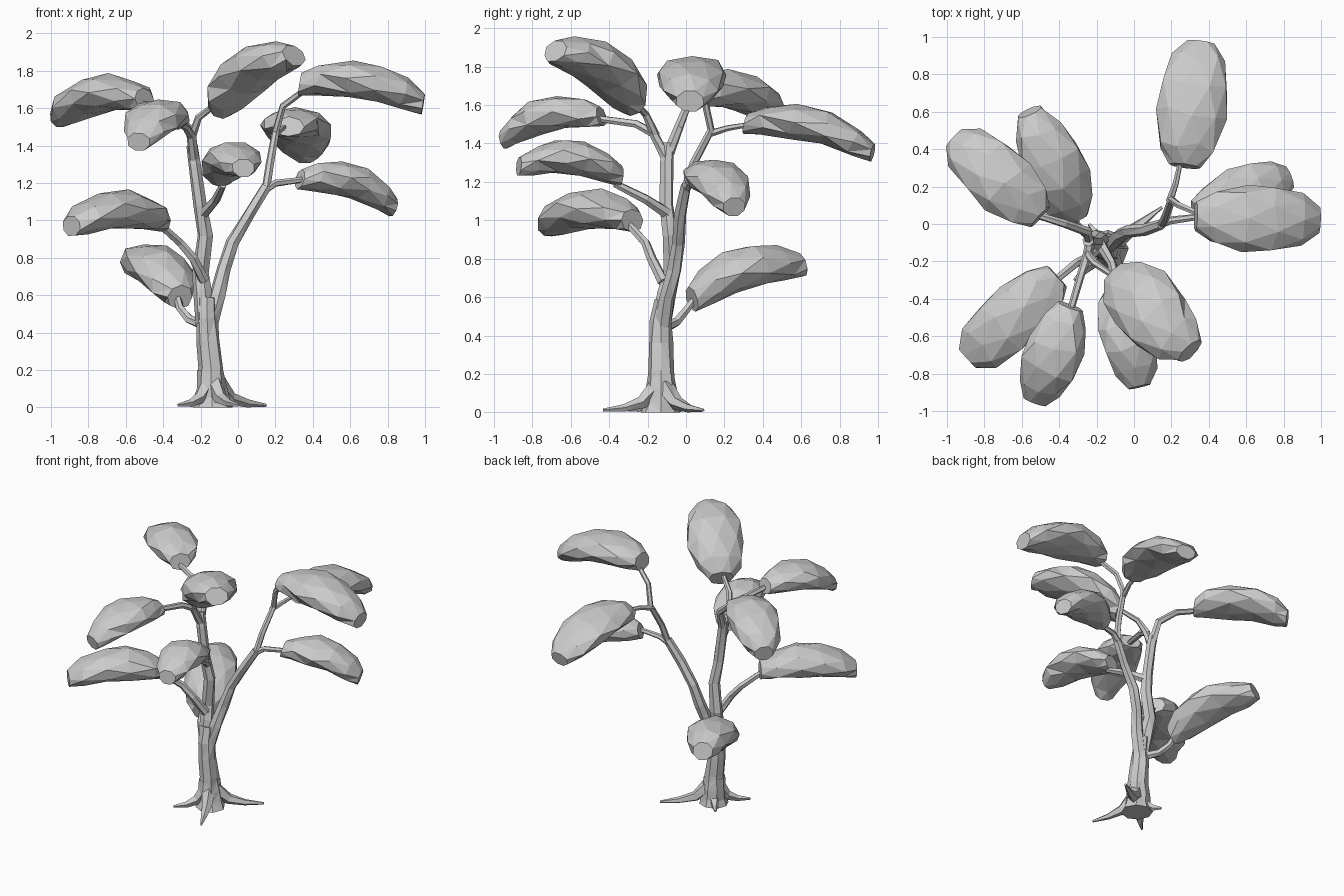
import bpy, bmesh, random
from math import cos, sin, pi
from mathutils import Vector

random.seed(4)
cube = bpy.data.objects.get("Cube")
if cube:
    bpy.data.objects.remove(cube, do_unlink=True)

grey = bpy.data.materials.new("plain_grey")
grey.use_nodes = True
grey.diffuse_color = (0.6, 0.6, 0.6, 1)
shader = grey.node_tree.nodes["Principled BSDF"]
shader.inputs["Base Color"].default_value = grey.diffuse_color
shader.inputs["Roughness"].default_value = 0.9

UP = Vector((0, 0, 1))


def loft(name, rings):
    """Skin a list of equal rings of points into a closed faceted solid."""
    bm = bmesh.new()
    loops = [[bm.verts.new((p.x, p.y, max(p.z, 0))) for p in r] for r in rings]
    n = len(loops[0])
    for a, b in zip(loops, loops[1:]):
        for i in range(n):
            j = (i + 1) % n
            bm.faces.new((a[i], a[j], b[j], b[i]))
    bm.faces.new(loops[0])
    bm.faces.new(loops[-1])
    bmesh.ops.recalc_face_normals(bm, faces=bm.faces)
    bmesh.ops.triangulate(bm, faces=[f for f in bm.faces if len(f.verts) == 4],
                          quad_method='SHORT_EDGE')
    mesh = bpy.data.meshes.new(name)
    bm.to_mesh(mesh)
    bm.free()
    mesh.materials.append(grey)
    obj = bpy.data.objects.new(name, mesh)
    bpy.context.collection.objects.link(obj)


def limb(name, path, r0, r1, sides=6, power=1.0):
    """Tapering many-sided tube along a path."""
    pts = [Vector(p) for p in path]
    tans = [(pts[min(i + 1, len(pts) - 1)] - pts[max(i - 1, 0)]).normalized()
            for i in range(len(pts))]
    side = tans[0].orthogonal().normalized()
    rings = []
    for i, (p, t) in enumerate(zip(pts, tans)):
        side = (side - t * side.dot(t)).normalized()
        other = t.cross(side)
        r = r0 + (r1 - r0) * (i / (len(pts) - 1)) ** power
        ring = []
        for k in range(sides):
            a = 2 * pi * k / sides
            ring.append(p + (side * cos(a) + other * sin(a)) * r * random.uniform(0.92, 1.1))
        rings.append(ring)
    loft(name, rings)


# Share of the full width along a clump, from inner to outer end
PROFILE = [(0, 0.45), (0.14, 0.8), (0.38, 1), (0.62, 1), (0.85, 0.78), (1, 0.42)]


def clump(name, inner, outer, width, thick=0.1, bow=0.075):
    """Arched foliage pad with blunt ends."""
    a, b = Vector(inner), Vector(outer)
    axis = (b - a).normalized()
    side = axis.cross(UP).normalized()
    up = side.cross(axis)
    rings = []
    for n, (t, s) in enumerate(PROFILE):
        c = a.lerp(b, t) + up * bow * 4 * t * (1 - t)
        ring = []
        for k in range(8):
            ang = 2 * pi * (k + 0.5 * (n % 2)) / 8
            j = random.uniform(0.95, 1.07)
            ring.append(c + side * cos(ang) * width * s * j
                        + up * sin(ang) * thick * (0.25 + 0.75 * s) * j
                        + axis * random.uniform(-0.02, 0.02) * (0 < t < 1))
        rings.append(ring)
    loft(name, rings)


# Trunk with flared foot
limb("trunk_foot", [(-.14, -.13, 0), (-.14, -.13, .05), (-.145, -.13, .12),
                    (-.145, -.13, .2)], .105, .07, 8, 0.6)
limb("trunk", [(-.145, -.13, .1), (-.145, -.13, .22), (-.16, -.13, .36),
               (-.165, -.13, .47), (-.165, -.11, .58)], .073, .052, 8)

# Roots
ROOTS = [(.15, .09), (.0, -.43), (-.32, -.3), (-.24, .0)]
for i, (x, y) in enumerate(ROOTS):
    foot = Vector((-.14, -.13, 0))
    tip = Vector((x, y, 0))
    limb("root_%d" % (i + 1), [foot.lerp(tip, .1) + UP * .13, foot.lerp(tip, .35) + UP * .05,
                               foot.lerp(tip, .65) + UP * .022, tip + UP * .012],
         .05, .008, 5)

# Two main stems
limb("right_stem", [(-.175, -.13, .45), (-.19, -.1, .62), (-.2, -.07, .72), (-.175, -.08, .92),
                    (-.2, -.1, 1.08), (-.23, -.1, 1.3), (-.245, -.09, 1.4)], .05, .03)
limb("left_stem", [(-.15, -.12, .45), (-.11, -.1, .6), (-.075, -.06, .74), (-.03, -.04, .88),
                   (.06, -.03, 1.03), (.15, 0, 1.18)], .045, .028)

# Branches
BRANCHES = [
    ("left_upper_branch", [(.15, 0, 1.17), (.17, .04, 1.3), (.2, .13, 1.47),
                           (.24, .1, 1.61), (.36, .05, 1.7)], .024),
    ("left_back_branch", [(.19, .12, 1.45), (.225, .22, 1.48), (.25, .34, 1.5)], .02),
    ("left_lower_branch", [(.14, 0, 1.16), (.2, .02, 1.2), (.36, .04, 1.22)], .024),
    ("right_back_branch", [(-.24, -.09, 1.35), (-.25, -.04, 1.48),
                           (-.37, 0, 1.58), (-.53, .05, 1.63)], .028),
    ("right_front_branch", [(-.235, -.1, 1.32), (-.25, -.17, 1.45),
                            (-.28, -.26, 1.5), (-.34, -.47, 1.53)], .028),
    ("top_branch", [(-.25, -.16, 1.44), (-.21, -.21, 1.55), (-.12, -.27, 1.62)], .024),
    ("front_branch", [(-.19, -.09, 1.03), (-.12, -.21, 1.11), (-.08, -.37, 1.19)], .03),
    ("right_lower_branch", [(-.18, -.12, .68), (-.24, -.18, .8),
                            (-.31, -.21, .88), (-.42, -.3, .98)], .03),
    ("back_low_branch", [(-.18, -.11, .44), (-.26, -.05, .47),
                         (-.31, .0, .53), (-.33, .06, .61)], .028),
]
for name, path, radius in BRANCHES:
    limb(name, path, radius, radius * 0.65)

# Foliage clumps: inner end, outer end, half width
CLUMPS = [
    ("left_back_foliage", (.27, .31, 1.5), (.36, .97, 1.35), .185, .09),
    ("left_top_foliage", (.33, .04, 1.73), (.99, .02, 1.62), .18, .1),
    ("left_lower_foliage", (.33, .06, 1.22), (.83, .25, 1.07), .15, .09),
    ("right_back_foliage", (-.5, .04, 1.65), (-.96, .46, 1.55), .165, .1),
    ("back_low_foliage", (-.31, .03, .59), (-.56, .6, .77), .165, .11),
    ("right_lower_foliage", (-.41, -.28, 1.0), (-.89, -.72, .97), .17, .1),
    ("right_front_foliage", (-.34, -.44, 1.54), (-.53, -.95, 1.42), .155, .09),
    ("top_foliage", (-.1, -.27, 1.6), (.3, -.68, 1.88), .19, .11),
    ("front_foliage", (-.09, -.34, 1.23), (.03, -.87, 1.28), .15, .09),
]
for name, inner, outer, width, thick in CLUMPS:
    clump(name, inner, outer, width, thick)
